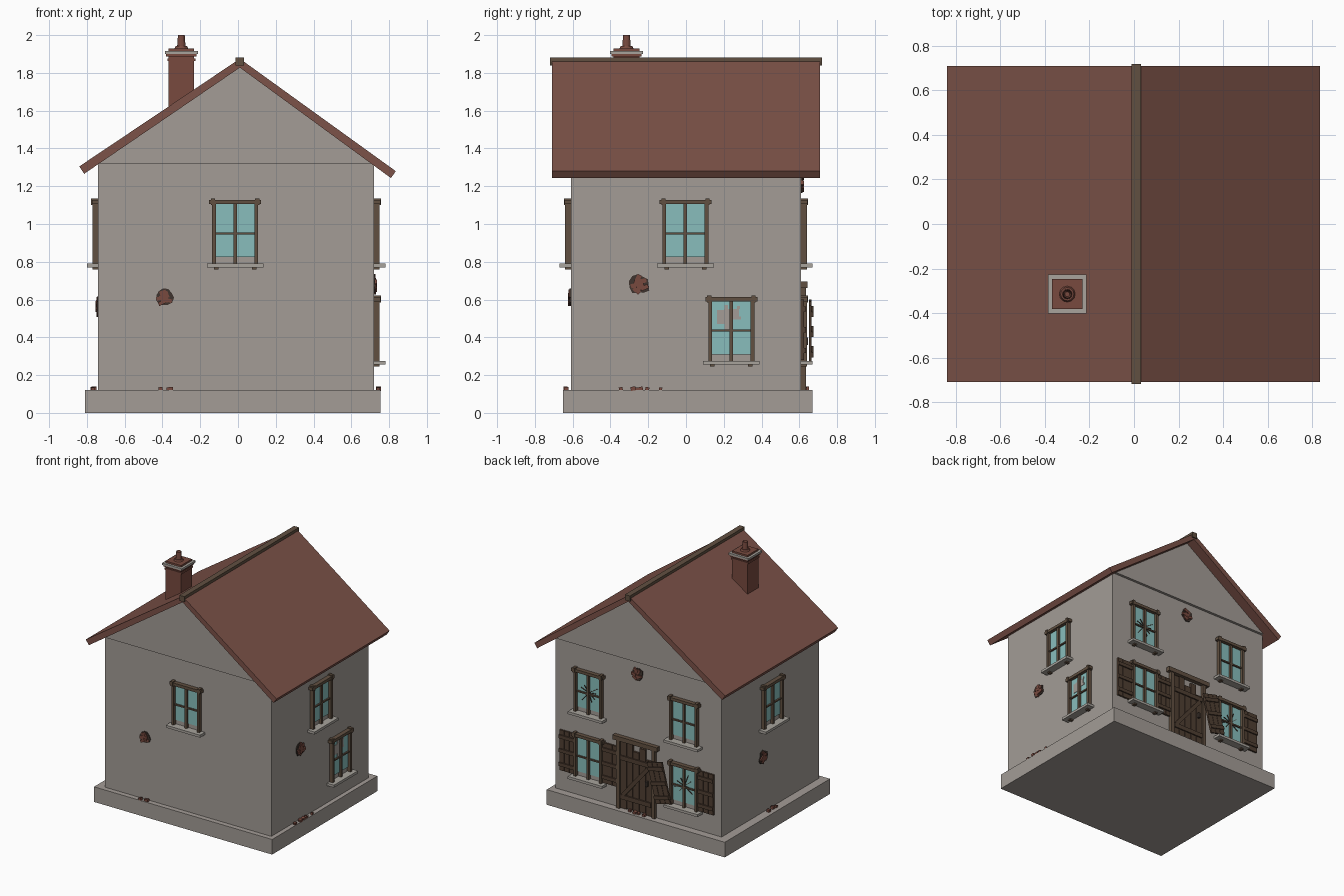
import bpy, bmesh, math, random
from mathutils import Matrix, Vector

if "Cube" in bpy.data.objects:
    bpy.data.objects.remove(bpy.data.objects["Cube"])
random.seed(4)

def mat(name, r, g, b):
    m = bpy.data.materials.new(name)
    lin = [((c / 255 + 0.055) / 1.055) ** 2.4 for c in (r, g, b)]
    m.diffuse_color = (*lin, 1)
    m.use_nodes = True
    m.node_tree.nodes["Principled BSDF"].inputs["Base Color"].default_value = m.diffuse_color
    return m

PLASTER = mat("plaster", 163, 156, 150)
STONE = mat("pale stone", 168, 163, 156)
ROOF = mat("roof red", 124, 82, 72)
BRICK = mat("brick", 120, 74, 63)
WOOD = mat("frame wood", 97, 80, 65)
DARK = mat("dark wood", 80, 63, 50)
GLASS = mat("window glass", 136, 190, 188)
HOLE = mat("dark crack", 62, 52, 46)

def finish(name, bm, material):
    bmesh.ops.recalc_face_normals(bm, faces=bm.faces)
    me = bpy.data.meshes.new(name)
    bm.to_mesh(me)
    bm.free()
    me.materials.append(material)
    ob = bpy.data.objects.new(name, me)
    bpy.context.collection.objects.link(ob)
    return ob

# Boxes given as (x0, x1, y0, y1, z0, z1[, roll about the local y axis])
def boxes(name, material, items, M=Matrix()):
    bm = bmesh.new()
    for it in items:
        x0, x1, y0, y1, z0, z1 = it[:6]
        roll = math.radians(it[6]) if len(it) > 6 else 0
        T = (M @ Matrix.Translation(((x0 + x1) / 2, (y0 + y1) / 2, (z0 + z1) / 2))
             @ Matrix.Rotation(roll, 4, 'Y') @ Matrix.Diagonal((x1 - x0, y1 - y0, z1 - z0, 1)))
        bmesh.ops.create_cube(bm, size=1, matrix=T)
    return finish(name, bm, material)

# Outline in local x/z extruded along y
def prism(name, material, pts, y0, y1, M=Matrix()):
    bm = bmesh.new()
    f = bm.faces.new([bm.verts.new(M @ Vector((x, y0, z))) for x, z in pts])
    ext = bmesh.ops.extrude_face_region(bm, geom=[f])["geom"]
    move = M.to_3x3() @ Vector((0, y1 - y0, 0))
    bmesh.ops.translate(bm, vec=move, verts=[v for v in ext if isinstance(v, bmesh.types.BMVert)])
    return finish(name, bm, material)

# Wall frames: local x runs right as seen from outside, -y points outwards
def wall(x, y, deg):
    return Matrix.Translation((x, y, 0)) @ Matrix.Rotation(math.radians(deg), 4, 'Z')
FRONT, RIGHT = wall(0, -0.61, 0), wall(0.72, 0, 90)
BACK, LEFT = wall(0, 0.61, 180), wall(-0.74, 0, -90)

# Plinth, walls and gable
boxes("plinth", PLASTER, [(-0.81, 0.755, -0.65, 0.67, 0, 0.12)])
boxes("walls", PLASTER, [(-0.74, 0.72, -0.61, 0.61, 0.12, 1.32)])
prism("gable", PLASTER, [(-0.74, 1.32), (0.72, 1.32), (0.01, 1.835)], -0.63, 0.63)

# Roof slabs and ridge beam
prism("roof_left", ROOF, [(0.01, 1.875), (-0.84, 1.305), (-0.814, 1.266), (0.01, 1.828)], -0.71, 0.71)
prism("roof_right", ROOF, [(0.01, 1.875), (0.835, 1.28), (0.81, 1.243), (0.01, 1.828)], -0.71, 0.71)
boxes("ridge_beam", WOOD, [(-0.012, 0.032, -0.72, 0.72, 1.838, 1.882)])

# Chimney with caps and pot
def stack(hw, z0, z1):
    return (-0.3 - hw, -0.3 + hw, -0.315 - hw, -0.315 + hw, z0, z1)
boxes("chimney_stack", BRICK, [stack(0.068, 1.58, 1.9), stack(0.074, 1.862, 1.876),
                               stack(0.08, 1.888, 1.901), stack(0.068, 1.913, 1.93)])
boxes("chimney_cap", STONE, [stack(0.087, 1.9, 1.916)])
bm = bmesh.new()
for r0, r1, z0, z1 in ((0.036, 0.03, 1.93, 1.942), (0.022, 0.018, 1.942, 2.0)):
    bmesh.ops.create_cone(bm, cap_ends=True, segments=12, radius1=r0, radius2=r1, depth=z1 - z0,
                          matrix=Matrix.Translation((-0.3, -0.315, (z0 + z1) / 2)))
top = max(bm.faces, key=lambda f: f.calc_center_median().z)
bmesh.ops.inset_region(bm, faces=[top], thickness=0.007)
bmesh.ops.translate(bm, verts=top.verts, vec=(0, 0, -0.03))
finish("chimney_pot", bm, BRICK)

# Window: glass plate, posts, lintel, glazing bars and sill
def window(name, M, u, z, cracked=False):
    W = M @ Matrix.Translation((u, 0, z))
    boxes(name + "_glass", GLASS, [(-0.105, 0.105, -0.008, 0.001, 0.055, 0.34)], W)
    boxes(name + "_frame", WOOD, [
        (-0.122, -0.102, -0.03, 0, 0.02, 0.34), (0.102, 0.122, -0.03, 0, 0.02, 0.34),
        (-0.138, 0.138, -0.034, 0, 0.335, 0.358),
        (-0.128, -0.106, -0.037, 0, 0.33, 0.366), (0.106, 0.128, -0.037, 0, 0.33, 0.366),
        (-0.009, 0.009, -0.024, 0, 0.02, 0.34), (-0.105, 0.105, -0.02, 0, 0.175, 0.186),
        (-0.112, -0.088, -0.03, 0, -0.01, 0.001), (0.088, 0.112, -0.03, 0, -0.01, 0.001)], W)
    boxes(name + "_sill", STONE, [(-0.15, 0.15, -0.06, 0, 0, 0.02)], W)
    if cracked:
        lines = []
        for i in range(9):
            a, n = i * 40 + random.uniform(-12, 12), random.uniform(0.06, 0.1)
            cx, cz = n / 2 * math.cos(math.radians(a)), 0.19 - n / 2 * math.sin(math.radians(a))
            lines.append((cx - n / 2, cx + n / 2, -0.014, -0.007, cz - 0.002, cz + 0.002, a))
        boxes(name + "_cracks", HOLE, lines, W)

window("front_window", FRONT, -0.015, 0.77)
window("right_upper_window", RIGHT, -0.003, 0.77)
window("right_lower_window", RIGHT, 0.24, 0.255)
window("left_window", LEFT, 0.01, 0.77)
window("back_upper_window_a", BACK, -0.42, 0.77, True)
window("back_upper_window_b", BACK, 0.42, 0.77)
window("back_lower_window_a", BACK, -0.42, 0.255)
window("back_lower_window_b", BACK, 0.42, 0.255, True)

# Missing glass in the lower right window
boxes("missing_glass", PLASTER, [
    (0.165, 0.205, -0.0105, -0.007, 0.47, 0.545), (0.2, 0.28, -0.0105, -0.007, 0.51, 0.55),
    (0.205, 0.245, -0.0105, -0.007, 0.435, 0.51), (0.25, 0.29, -0.0105, -0.007, 0.495, 0.51),
    (0.205, 0.222, -0.0105, -0.007, 0.55, 0.57), (0.27, 0.285, -0.0105, -0.007, 0.55, 0.565)], RIGHT)

# Shutters, one hanging loose
def shutter(name, u, z, tilt=0, out=0):
    S = (BACK @ Matrix.Translation((u, -out, z)) @ Matrix.Rotation(math.radians(tilt), 4, 'Y'))
    boxes(name, DARK, [(-0.066 + i * 0.045, -0.024 + i * 0.045, -0.014, 0, -0.16, 0.16) for i in range(3)]
          + [(-0.066, 0.066, -0.024, -0.012, h - 0.014, h + 0.014) for h in (-0.11, 0.0, 0.11)], S)
shutter("shutter_a", -0.61, 0.44)
shutter("shutter_b", -0.235, 0.44)
shutter("shutter_loose", 0.225, 0.43, -14, 0.04)
shutter("shutter_d", 0.61, 0.44)

# Door: frame, broken planks and braces
boxes("door_frame", WOOD, [(-0.17, -0.14, -0.026, 0, 0.12, 0.67), (0.14, 0.17, -0.026, 0, 0.12, 0.67),
                           (-0.195, 0.195, -0.034, 0, 0.66, 0.695)], BACK)
tops = (0.65, 0.655, 0.6, 0.64, 0.56)
boxes("door_planks", DARK, [(-0.138 + i * 0.056, -0.086 + i * 0.056, -0.016, 0, 0.125 + 0.01 * (i % 2), t)
                            for i, t in enumerate(tops)], BACK)
boxes("door_braces", DARK, [(-0.135, 0.135, -0.026, -0.014, 0.2, 0.235), (-0.135, 0.135, -0.026, -0.014, 0.51, 0.545),
                            (-0.18, 0.18, -0.025, -0.014, 0.355, 0.385, -50)], BACK)
boxes("door_handle", HOLE, [(0.09, 0.108, -0.036, -0.014, 0.36, 0.4)], BACK)

# Fallen plaster patches showing bricks, with rubble on the plinth below
def damage(name, M, u, z, r, rubble):
    pts = []
    for i in range(11):
        a, q = i * math.tau / 11, r * random.uniform(0.75, 1.05)
        pts.append((u + q * math.cos(a), z + q * math.sin(a)))
    prism(name + "_hole", HOLE, pts, 0.001, -0.006, M)
    bricks = []
    for i in range(8):
        a, q = i * 2.4, r * 0.62 * math.sqrt(i / 7)
        cx, cz, s = u + q * math.cos(a), z + q * math.sin(a), r * 0.36
        bricks.append((cx - s, cx + s, -random.uniform(0.009, 0.016), 0, cz - s * 0.55, cz + s * 0.55,
                       random.uniform(-70, 70)))
    boxes(name + "_bricks", BRICK, bricks, M)
    bits = []
    for c in rubble:
        s = random.uniform(0.008, 0.013)
        d = -random.uniform(0.02, 0.03)
        bits.append((c - s, c + s, d - s, d + s, 0.118, 0.126 + s, random.uniform(-15, 15)))
    boxes(name + "_rubble", BRICK, bits, M)
damage("front_damage", FRONT, -0.39, 0.61, 0.05, (-0.41, -0.37, -0.355))
damage("right_damage", RIGHT, -0.245, 0.68, 0.058, (-0.345, -0.28, -0.26, -0.24, -0.205, -0.135))
damage("back_damage", BACK, 0.0, 1.22, 0.055, (-0.05, 0.0, 0.03, 0.08))
damage("left_damage", LEFT, -0.09, 0.56, 0.055, (-0.06, 0.0, 0.03))
